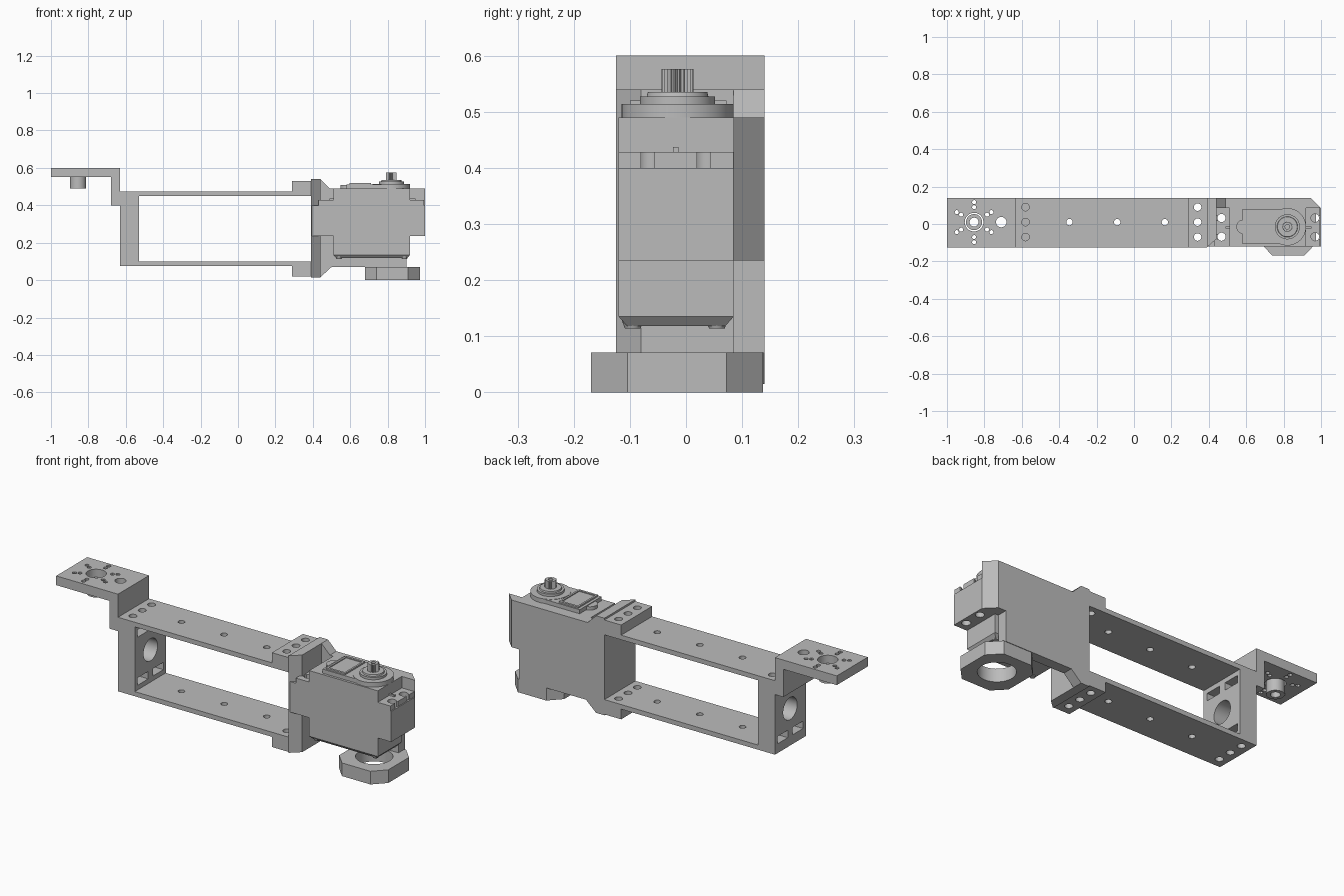
import bpy
import bmesh
from math import sin, cos, pi, radians
from mathutils import Matrix, Vector

cube = bpy.data.objects.get("Cube")
if cube:
    bpy.data.objects.remove(cube, do_unlink=True)

grey = bpy.data.materials.new("plain grey")
grey.use_nodes = True
grey.diffuse_color = (0.5, 0.5, 0.5, 1)
grey.node_tree.nodes["Principled BSDF"].inputs["Base Color"].default_value = (0.5, 0.5, 0.5, 1)

BACK, FRONT = 0.14, -0.125        # depth of the frame
MID = 0.01                        # centre line of the frame
SERVO = (-0.12, 0.085)            # depth of the servo
AXIS = (0.82, -0.015)             # servo shaft
HORN = (-0.855, MID)              # horn centre


def finish(name, bm):
    bmesh.ops.recalc_face_normals(bm, faces=bm.faces)
    mesh = bpy.data.meshes.new(name)
    bm.to_mesh(mesh)
    bm.free()
    mesh.materials.append(grey)
    obj = bpy.data.objects.new(name, mesh)
    bpy.context.collection.objects.link(obj)
    return obj


def add_box(bm, x, y, z):
    size = Matrix.Diagonal((x[1] - x[0], y[1] - y[0], z[1] - z[0], 1))
    centre = Vector((sum(x), sum(y), sum(z))) / 2
    bmesh.ops.create_cube(bm, size=1, matrix=Matrix.Translation(centre) @ size)


def add_rod(bm, x, y, z, r, top=None, sides=24):
    spot = Matrix.Translation((x, y, sum(z) / 2))
    bmesh.ops.create_cone(bm, cap_ends=True, segments=sides, radius1=r,
                          radius2=r if top is None else top, depth=z[1] - z[0], matrix=spot)


def box(name, x, y, z):
    bm = bmesh.new()
    add_box(bm, x, y, z)
    return finish(name, bm)


def rods(name, items):
    bm = bmesh.new()
    for item in items:
        add_rod(bm, *item)
    obj = finish(name, bm)
    smooth(obj)
    return obj


def prism(name, points, span, axis="z"):
    """Extrude an outline along z, or along y when it is given in x and z."""
    bm = bmesh.new()
    place = (lambda p, d: (p[0], p[1], d)) if axis == "z" else (lambda p, d: (p[0], d, p[1]))
    ends = [[bm.verts.new(place(p, d)) for p in points] for d in span]
    for end in ends:
        bm.faces.new(end)
    for i in range(len(points)):
        j = (i + 1) % len(points)
        bm.faces.new((ends[0][i], ends[0][j], ends[1][j], ends[1][i]))
    return finish(name, bm)


def activate(obj):
    bpy.ops.object.select_all(action="DESELECT")
    obj.select_set(True)
    bpy.context.view_layer.objects.active = obj


def smooth(obj):
    activate(obj)
    bpy.ops.object.shade_smooth_by_angle(angle=radians(30))


def boolean(obj, tool, operation="DIFFERENCE"):
    activate(obj)
    mod = obj.modifiers.new("shape", "BOOLEAN")
    mod.operation, mod.object, mod.solver = operation, tool, "EXACT"
    bpy.ops.object.modifier_apply(modifier=mod.name)
    bpy.data.objects.remove(tool, do_unlink=True)


def drill(obj, items):
    boolean(obj, rods("drill", items))
    smooth(obj)


# Two long bars with screw holes
THROUGH = (-0.2, 0.8)
rows = [MID - 0.08, MID, MID + 0.08]
bar_holes = [(x, y, THROUGH, 0.02) for x in (-0.58, 0.34) for y in rows]
bar_holes += [(x, MID, THROUGH, 0.017) for x in (-0.345, -0.09, 0.165)]
for name, z in (("top_bar", (0.45, 0.475)), ("bottom_bar", (0.075, 0.1))):
    drill(box(name, (-0.63, 0.39), (FRONT, BACK), z), bar_holes)

# End block with a round opening and nut slots
end_block = box("end_block", (-0.63, -0.53), (FRONT, BACK), (0.1, 0.45))
openings = bmesh.new()
bmesh.ops.create_cone(openings, cap_ends=True, segments=32, radius1=0.06, radius2=0.06, depth=0.3,
                      matrix=Matrix.Translation((-0.58, MID, 0.275)) @ Matrix.Rotation(pi / 2, 4, "Y"))
for z in (0.125, 0.385):
    for y in (-0.1, 0.03):
        add_box(openings, (-0.7, -0.5), (y, y + 0.09), (z, z + 0.04))
boolean(end_block, finish("openings", openings))
smooth(end_block)

# Horn plate, stepped above the bars
plate = prism("horn_plate", [(-1, 0.6), (-0.63, 0.6), (-0.63, 0.4), (-0.68, 0.4),
                             (-0.68, 0.55), (-1, 0.55)], (FRONT, BACK), "y")
angles = [radians(a) for a in range(30, 390, 60)]


def arm_holes(distances):
    return [(HORN[0] + d * cos(a), HORN[1] + d * sin(a), THROUGH, 0.011, None, 12)
            for a in angles for d in distances]


drill(plate, [(*HORN, THROUGH, 0.05, None, 32), (-0.71, MID, THROUGH, 0.028)]
      + arm_holes((0.08, 0.107)))

# Six-armed horn under the plate
outline = []
for a in angles:
    along, across = Vector((cos(a), sin(a))), Vector((-sin(a), cos(a)))
    outline.append(Vector(HORN) + along * 0.045 - across * 0.026)
    for k in range(7):
        t = -pi / 2 + k * pi / 6
        outline.append(Vector(HORN) + along * (0.135 + 0.02 * cos(t)) + across * 0.02 * sin(t))
    outline.append(Vector(HORN) + along * 0.045 + across * 0.026)
horn = prism("horn_star", outline, (0.526, 0.55))
drill(horn, [(*HORN, THROUGH, 0.025)] + arm_holes((0.08, 0.107, 0.135)))
hub = rods("horn_hub", [(*HORN, (0.49, 0.56), 0.043, None, 32)])
drill(hub, [(*HORN, THROUGH, 0.024)])

# Bracket flanges on the bars
for name, z in (("top_flange", (0.475, 0.53)), ("bottom_flange", (0.02, 0.075))):
    drill(box(name, (0.29, 0.39), (FRONT, BACK), z), bar_holes)

# Bracket: upright with a chamfered front corner, and a back wall
prism("bracket_upright", [(0.39, FRONT), (0.44, -0.08), (0.44, BACK), (0.39, BACK)], (0.015, 0.54))
wall = prism("bracket_back_wall", [(0.44, 0.54), (0.49, 0.49), (1, 0.49), (1, 0.235), (0.9, 0.235),
                                   (0.9, 0.07), (0.5, 0.07), (0.44, 0.015)], (SERVO[1], BACK), "y")
boolean(wall, prism("corner", [(0.945, BACK), (1.1, BACK + 0.1), (1.1, SERVO[1] - 0.1),
                               (1, SERVO[1])], (0, 0.6)))

# Servo supports and mounting ears with screw holes
ear_rows = (-0.068, 0.032)
for side, support, ear, hole in (("inner", (0.39, 0.51), (0.43, 0.51), 0.468),
                                 ("outer", (0.92, 1), (0.92, 0.995), 0.968)):
    screws = [(hole, y, THROUGH, 0.022) for y in ear_rows]
    drill(box(side + "_support", support, SERVO, (0.235, 0.4)), screws)
    ear_obj = box(side + "_ear", ear, SERVO, (0.4, 0.428))
    drill(ear_obj, screws)
    tip = (0.4, hole) if side == "inner" else (hole, 1.1)
    slots = bmesh.new()
    for y in ear_rows:
        add_box(slots, tip, (y - 0.012, y + 0.012), (0.3, 0.5))
    boolean(ear_obj, finish("slots", slots))
    rib = (0.49, 0.51) if side == "inner" else (0.92, 0.95)
    box(side + "_rib", rib, (-0.023, -0.013), (0.428, 0.437))

# Servo case with a tapered bottom cover and its screws
box("servo_case", (0.51, 0.92), SERVO, (0.135, 0.49))
cover = box("servo_bottom_cover", (0.51, 0.92), SERVO, (0.118, 0.135))
for v in cover.data.vertices:
    if v.co.z < 0.125:
        v.co.x += 0.015 if v.co.x < 0.7 else -0.015
        v.co.y += 0.015 if v.co.y < 0 else -0.015
rods("servo_cover_screws", [(x, y, (0.114, 0.13), 0.014, 0.02)
                            for x in (0.54, 0.89) for y in (-0.095, 0.055)])

# Servo top: gear cover, raised label frame and stepped boss
box("gear_cover", (0.58, AXIS[0]), (-0.107, 0.08), (0.49, 0.512))
rods("idler_bump", [(0.585, -0.015, (0.49, 0.508), 0.038)])
label = box("label_frame", (0.595, 0.71), (-0.1, 0.072), (0.512, 0.52))
boolean(label, box("inset", (0.605, 0.7), (-0.088, 0.06), (0.515, 0.6)))
rods("shaft_boss", [(*AXIS, (0.49, 0.514), 0.1, None, 48), (*AXIS, (0.514, 0.527), 0.067, None, 48),
                    (*AXIS, (0.527, 0.535), 0.055, 0.053, 48)])

# Toothed output shaft
teeth = 24
ring = []
for i in range(teeth * 2):
    r = 0.029 if i % 2 else 0.024
    ring.append((AXIS[0] + r * cos(pi * i / teeth), AXIS[1] + r * sin(pi * i / teeth)))
shaft = prism("splined_shaft", ring, (0.53, 0.576))
boolean(shaft, rods("bore", [(*AXIS, (0.55, 0.6), 0.012)]))

# Octagonal bearing ring below the servo
R, C = 0.147, 0.085
corners = [(R, -C), (R, C), (C, R), (-C, R), (-R, C), (-R, -C), (-C, -R), (C, -R)]
bearing = prism("bearing_ring", [(0.825 + x, -0.016 + 1.04 * y) for x, y in corners], (0, 0.071))
drill(bearing, [(0.825, -0.015, THROUGH, 0.092, None, 40)])
